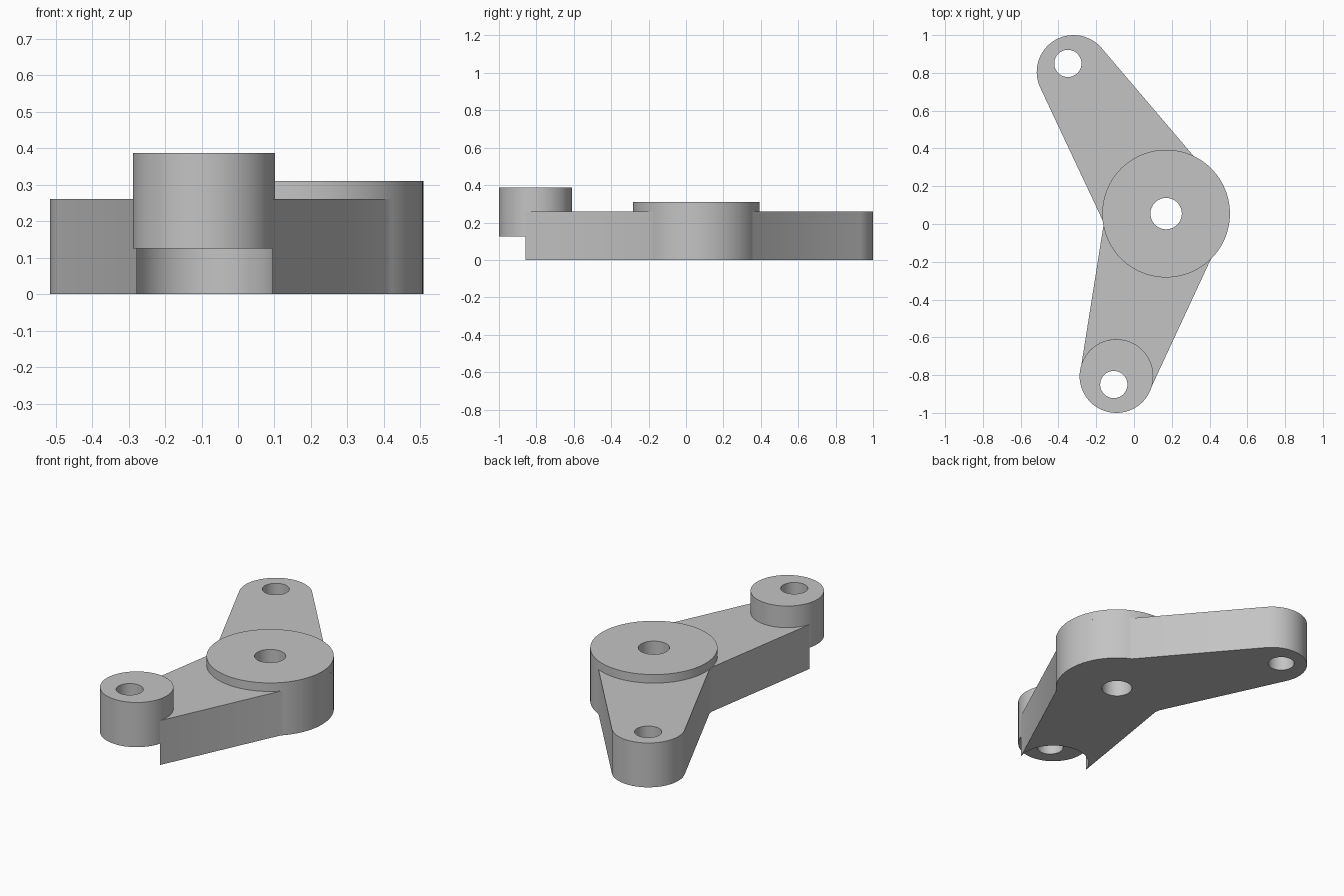
import bpy
import bmesh
from math import cos, sin, radians
from mathutils import Vector

cube = bpy.data.objects.get("Cube")
if cube:
    bpy.data.objects.remove(cube, do_unlink=True)

metal = bpy.data.materials.new("plain grey")
GREY = (0.55, 0.55, 0.55, 1)
metal.use_nodes = True
metal.diffuse_color = GREY
metal.node_tree.nodes["Principled BSDF"].inputs["Base Color"].default_value = GREY


def arc(centre, radius, start, end, steps):
    """Points along an arc, both ends included (degrees)."""
    angles = [radians(start + (end - start) * i / steps) for i in range(steps + 1)]
    return [(centre[0] + radius * cos(a), centre[1] + radius * sin(a)) for a in angles]


def circle(centre, radius, steps=72):
    return arc(centre, radius, 0, 360, steps)[:-1]


def plate(name, loops, bottom, top):
    """Solid prism from an outer outline followed by hole outlines."""
    bm = bmesh.new()
    rims = {bottom: [], top: []}
    for loop in loops:
        rings = []
        for z in (bottom, top):
            ring = [bm.verts.new((x, y, z)) for x, y in loop]
            rims[z] += [bm.edges.new((ring[i - 1], ring[i])) for i in range(len(ring))]
            rings.append(ring)
        low, high = rings
        for i in range(len(loop)):
            bm.faces.new((low[i - 1], low[i], high[i], high[i - 1]))
    for edges in rims.values():
        bmesh.ops.triangle_fill(bm, use_beauty=True, edges=edges, normal=Vector((0, 0, 1)))
    bmesh.ops.recalc_face_normals(bm, faces=bm.faces)
    mesh = bpy.data.meshes.new(name)
    bm.to_mesh(mesh)
    bm.free()
    mesh.materials.append(metal)
    obj = bpy.data.objects.new(name, mesh)
    bpy.context.collection.objects.link(obj)
    bpy.ops.object.select_all(action="DESELECT")
    obj.select_set(True)
    bpy.context.view_layer.objects.active = obj
    bpy.ops.object.shade_smooth_by_angle(angle=radians(25))
    return obj


HUB, HUB_R = (0.17, 0.055), 0.338
BACK, FRONT, END_R = (-0.32, 0.805), (-0.093, -0.805), 0.195
hub_hole = circle(HUB, 0.083)
back_hole = circle((-0.35, 0.85), 0.072)
front_hole = circle((-0.107, -0.85), 0.072)

# Flat body: rounded back arm, hub flank, front arm with a hollow end
outline = (arc(BACK, END_R, 205.3, 40.5, 40)
           + arc(HUB, HUB_R, 64.6, -45.6, 32)
           + arc(FRONT, END_R, -16, 162, 40)
           + arc(HUB, HUB_R, 191, 186, 3))
plate("arm_body", [outline, hub_hole, back_hole], 0, 0.26)

# Raised hub disc and the offset boss at the front end
plate("hub_disc", [circle(HUB, HUB_R, 96), hub_hole], 0.26, 0.31)
plate("front_boss", [circle(FRONT, END_R), front_hole], 0.125, 0.387)
